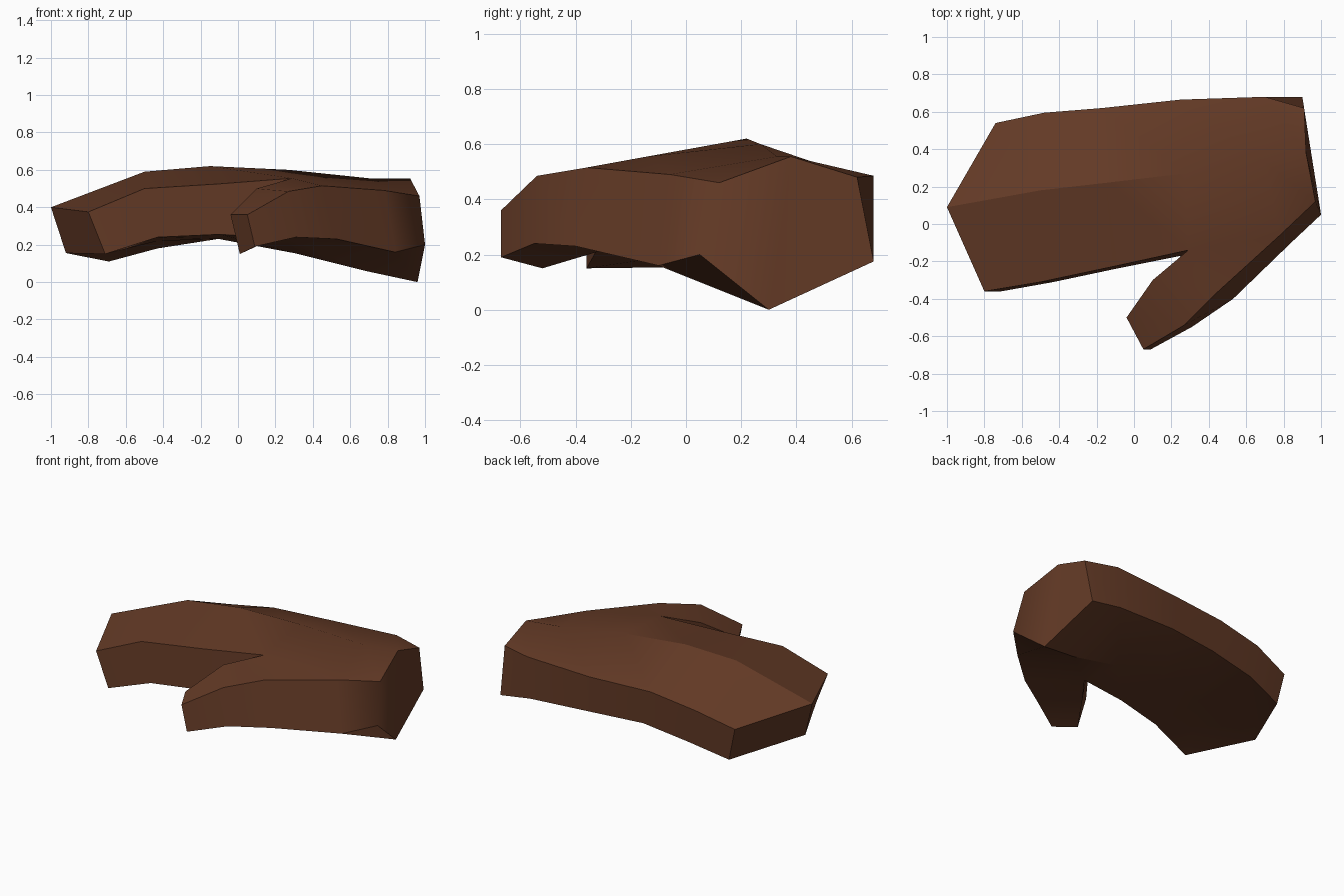
import bpy, bmesh, math

cube = bpy.data.objects.get("Cube")
if cube:
    bpy.data.objects.remove(cube, do_unlink=True)

# Palm sections, fingertips to wrist:
# top ridge, front top, front bottom, palm centre, back bottom, back top
palm = [
    [(-1.0, .09, .40), (-.80, -.36, .375), (-.71, -.36, .15), (-.92, .05, .155), (-.69, .53, .11), (-.74, .54, .33)],
    [(-.50, .18, .59), (-.50, -.31, .50), (-.43, -.31, .24), (-.43, .12, .22), (-.43, .585, .18), (-.48, .595, .41)],
    [(-.15, .22, .62), (-.10, -.225, .525), (-.10, -.24, .255), (-.10, .16, .23), (-.11, .61, .23), (-.17, .62, .46)],
    [(.27, .27, .60), (.29, -.14, .555), (.25, -.17, .235), (.30, .20, .155), (.25, .66, .23), (.25, .665, .465)],
    [(.70, .33, .555), (.78, -.06, .49), (.84, -.10, .16), (.68, .24, .06), (.68, .68, .21), (.70, .68, .485)],
    [(.92, .38, .555), (.97, .12, .46), (1.0, .05, .20), (.96, .30, .0), (.90, .68, .175), (.91, .62, .48)],
]
# Thumb sections, tip to root: outer top, outer bottom, inner bottom, inner top
thumb = [
    [(.05, -.67, .36), (.09, -.67, .19), (.01, -.52, .15), (-.04, -.50, .36)],
    [(.27, -.54, .485), (.31, -.55, .24), (.14, -.32, .21), (.10, -.30, .50)],
    [(.45, -.36, .515), (.53, -.40, .23)],
]

bm = bmesh.new()
P = [[bm.verts.new(c) for c in ring] for ring in palm]
T = [[bm.verts.new(c) for c in ring] for ring in thumb]
T[2] += [P[3][2], P[3][1]]          # thumb root shares the crotch points


def loft(rings, skip=()):
    for i, (a, b) in enumerate(zip(rings, rings[1:])):
        n = len(a)
        for j in range(n):
            if (i, j) not in skip:
                k = (j + 1) % n
                bm.faces.new((a[j], a[k], b[k], b[j]))


# Palm is left open where the thumb joins
loft(P, skip={(3, 1)})
loft(T)

# Web between thumb and palm
bm.faces.new((P[3][1], T[2][0], P[4][1]))
bm.faces.new((P[3][2], P[4][2], T[2][1]))
bm.faces.new((T[2][0], T[2][1], P[4][2], P[4][1]))

# Fingertip, wrist and thumb tip caps
for r in (P[0], P[5]):
    bm.faces.new(r[0:4])
    bm.faces.new((r[0], r[3], r[4], r[5]))
bm.faces.new(T[0])
bmesh.ops.recalc_face_normals(bm, faces=bm.faces[:])

mesh = bpy.data.meshes.new("mitten_hand")
bm.to_mesh(mesh)
bm.free()
hand = bpy.data.objects.new("mitten_hand", mesh)
bpy.context.collection.objects.link(hand)

# Brown skin
skin = bpy.data.materials.new("dark_brown")
skin.use_nodes = True
colour = (.125, .042, .019, 1)
skin.diffuse_color = colour
bsdf = skin.node_tree.nodes["Principled BSDF"]
bsdf.inputs["Base Color"].default_value = colour
bsdf.inputs["Roughness"].default_value = .9
mesh.materials.append(skin)

# Smooth along the form, crisp at the rims
bpy.ops.object.select_all(action='DESELECT')
hand.select_set(True)
bpy.context.view_layer.objects.active = hand
bpy.ops.object.shade_smooth_by_angle(angle=math.radians(28))

# Rounded turn from thumb side into the wrist
for e in mesh.edges:
    a, b = (mesh.vertices[i].co for i in e.vertices)
    if min(a.x, b.x) > .95 and max(a.y, b.y) < .15:
        e.use_edge_sharp = False
